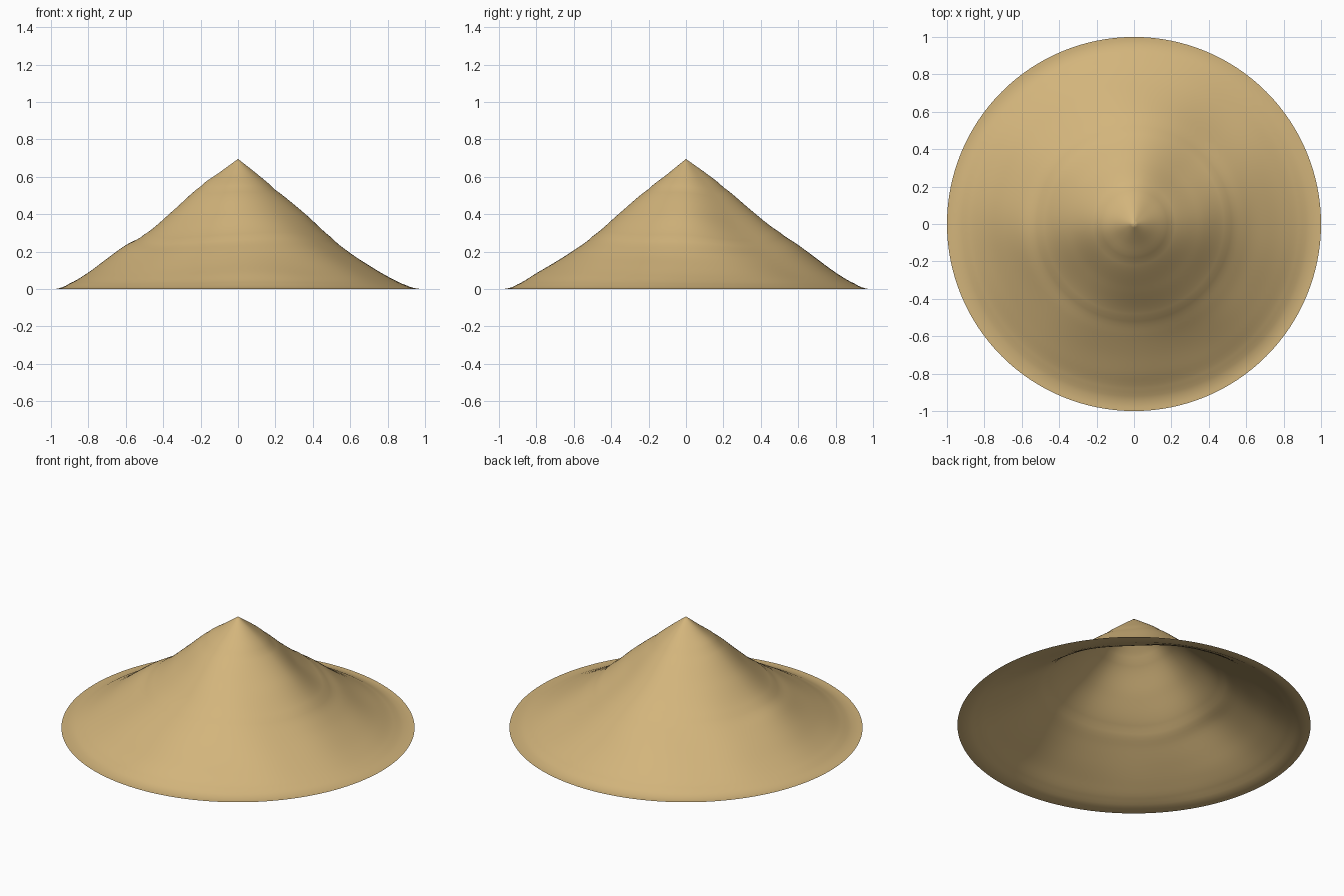
import bpy, bmesh, math

if "Cube" in bpy.data.objects:
    bpy.data.objects.remove(bpy.data.objects["Cube"])

RADII = [0, .1, .2, .35, .5, .6, .7, .8, .9, .96, 1]
# Slope heights every 45 degrees, starting at +x and going counter-clockwise
SLOPES = [
    [.695, .617, .53, .405, .27, .192, .128, .068, .02, .002, 0],
    [.695, .61, .515, .37, .25, .18, .115, .062, .018, .002, 0],
    [.695, .622, .54, .42, .305, .235, .162, .09, .03, .003, 0],
    [.695, .62, .54, .415, .29, .215, .15, .083, .026, .002, 0],
    [.695, .622, .55, .42, .29, .23, .16, .088, .03, .003, 0],
    [.695, .612, .525, .38, .26, .19, .125, .068, .02, .002, 0],
    [.695, .615, .535, .41, .285, .208, .14, .082, .025, .002, 0],
    [.695, .618, .535, .405, .28, .205, .14, .078, .023, .002, 0],
]


def spline(a, b, c, d, t):
    return b + .5 * t * (c - a + t * (2*a - 5*b + 4*c - d + t * (3*(b - c) + d - a)))


def slope_height(profile, r):
    i = max(k for k in range(len(RADII) - 1) if RADII[k] <= r + 1e-9)
    t = (r - RADII[i]) / (RADII[i + 1] - RADII[i])
    a = profile[i - 1] if i else 2 * profile[0] - profile[1]
    d = profile[i + 2] if i + 2 < len(profile) else 0
    return spline(a, profile[i], profile[i + 1], d, t)


def height(r, angle):
    s = angle / (math.pi / 4)
    k, t = int(s), s - int(s)
    z = spline(*[slope_height(SLOPES[(k + j) % 8], r) for j in (-1, 0, 1, 2)], t)
    # Gentle lumps that fade at the peak and the rim
    x, y = r * math.cos(angle), r * math.sin(angle)
    fade = max(0, r * (.95 - r)) * 4
    z += .006 * fade * math.sin(9*x + 4*y + 1) * math.sin(10*y - 3*x)
    return max(z, 0)


# Open heap: rings of quads closed by a fan at the peak
RINGS, SIDES = 50, 128
bm = bmesh.new()
peak = bm.verts.new((0, 0, .695))
rings = []
for i in range(1, RINGS + 1):
    r = i / RINGS
    ring = []
    for j in range(SIDES):
        a = 2 * math.pi * j / SIDES
        ring.append(bm.verts.new((r * math.cos(a), r * math.sin(a), height(r, a))))
    rings.append(ring)
for j in range(SIDES):
    n = (j + 1) % SIDES
    bm.faces.new((peak, rings[0][j], rings[0][n]))
    for inner, outer in zip(rings, rings[1:]):
        bm.faces.new((inner[j], outer[j], outer[n], inner[n]))
for f in bm.faces:
    f.smooth = True

mesh = bpy.data.meshes.new("sand_pile")
bm.to_mesh(mesh)
bm.free()
pile = bpy.data.objects.new("sand_pile", mesh)
bpy.context.collection.objects.link(pile)

sand = bpy.data.materials.new("sand")
sand.diffuse_color = (.65, .46, .2, 1)
sand.use_nodes = True
sand.node_tree.nodes["Principled BSDF"].inputs["Base Color"].default_value = sand.diffuse_color
mesh.materials.append(sand)
